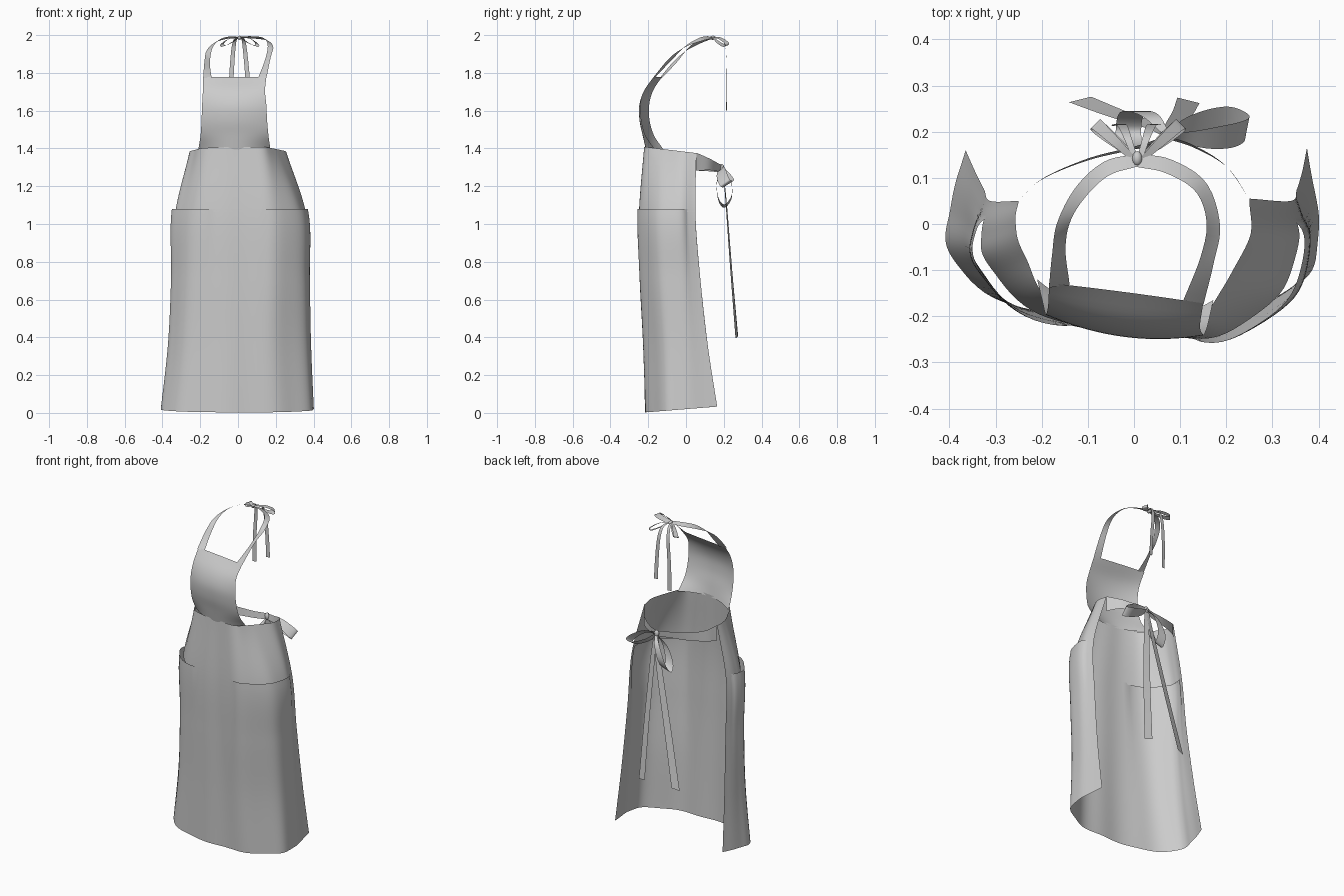
import bpy, math
from mathutils import Vector


def spline(pts, t):
    """Catmull-Rom point at t in 0..1 through a list of vectors."""
    n = len(pts) - 1
    f = min(max(t, 0.0), 1.0) * n
    i = min(int(f), n - 1)
    f -= i
    p1, p2 = pts[i], pts[i + 1]
    p0 = pts[i - 1] if i > 0 else p1 * 2 - p2
    p3 = pts[i + 2] if i + 2 <= n else p2 * 2 - p1
    return 0.5 * (p1 * 2 + (p2 - p0) * f + (p0 * 2 - p1 * 5 + p2 * 4 - p3) * f * f
                  + (p1 * 3 - p0 - p2 * 3 + p3) * f ** 3)


def sheet(name, fn, nu, nv):
    """Smooth grid sheet from fn(u, v)."""
    verts = [fn(i / nu, j / nv) for j in range(nv + 1) for i in range(nu + 1)]
    w = nu + 1
    faces = [(j * w + i, j * w + i + 1, (j + 1) * w + i + 1, (j + 1) * w + i)
             for j in range(nv) for i in range(nu)]
    me = bpy.data.meshes.new(name)
    me.from_pydata(verts, [], faces)
    me.shade_smooth()
    ob = bpy.data.objects.new(name, me)
    bpy.context.collection.objects.link(ob)
    return ob


def ribbon(name, pts, widths, n=24):
    """Flat band along pts; widths are full cross vectors spread along it."""
    P = [Vector(p) for p in pts]
    W = [Vector(w) for w in widths]
    return sheet(name, lambda u, v: spline(P, v) + spline(W, v) * (u - 0.5), 2, n)


def flip(pts):
    return [(-x, y, z) for x, y, z in pts]


# Skirt: each row is height, slope of height along y, then plan points
rows = [
    (.020, .08, [(-.365, .16), (-.40, .03), (-.39, -.085), (-.24, -.185), (0, -.215),
                 (.22, -.20), (.375, -.11), (.40, 0), (.375, .165)]),
    (.36, 0, [(-.345, .115), (-.367, .01), (-.35, -.09), (-.225, -.19), (0, -.222),
              (.20, -.215), (.355, -.12), (.385, -.01), (.365, .115)]),
    (.72, 0, [(-.325, .075), (-.345, -.01), (-.33, -.095), (-.21, -.20), (0, -.23),
              (.195, -.235), (.342, -.14), (.375, -.025), (.353, .075)]),
    (1.05, 0, [(-.312, .05), (-.333, -.02), (-.312, -.10), (-.19, -.205), (0, -.232),
               (.185, -.242), (.318, -.15), (.36, -.035), (.34, .05)]),
    (1.382, -.12, [(-.25, .05), (-.257, 0), (-.235, -.075), (-.17, -.175), (-.02, -.21),
                   (.13, -.215), (.19, -.14), (.25, -.03), (.25, .055)]),
]
grid = [[Vector((x, y, z + k * y)) for x, y in pts] for z, k, pts in rows]


def skirt(u, v, push=0.0):
    def at(a):
        return spline([spline(r, a) for r in grid], v)
    p = at(u)
    d = at(min(u + .01, 1)) - at(max(u - .01, 0))
    out = Vector((d.y, -d.x, 0)).normalized()
    fold = .005 * math.sin(u * 44) * math.sin(math.pi * u) * (1 - .6 * v)
    return p + out * (fold + push)


MOUTH = .772  # pocket mouth height along the skirt


def gape(u):
    """How far the pocket mouths stand off the upper panel."""
    for a, b in ((.08, .41), (.59, .92)):
        if a < u < b:
            return .003 + .021 * math.sin(math.pi * (u - a) / (b - a)) ** .6
    return 0.0


# Lower panel opens outward into two pocket mouths, upper panel tucks in behind
sheet("skirt_lower_with_pockets",
      lambda u, v: skirt(u, v * MOUTH, gape(u) * v ** 3), 72, 36)
sheet("skirt_upper", lambda u, v: skirt(u, MOUTH - .012 + (1.012 - MOUTH) * v), 72, 12)

# Bib: height, left x, right x, then y at left, middle and right
bib_rows = [(1.395, -.21, .172, -.120, -.211, -.165),
            (1.47, -.198, .161, -.170, -.226, -.215),
            (1.55, -.193, .154, -.193, -.242, -.236),
            (1.63, -.190, .150, -.195, -.242, -.240),
            (1.705, -.186, .143, -.175, -.212, -.222),
            (1.778, -.184, .150, -.128, -.148, -.172)]
bib_grid = [[Vector((a, ya, z)), Vector(((a + b) / 2, ym, z)), Vector((b, yb, z))]
            for z, a, b, ya, ym, yb in bib_rows]


def bib(u, v):
    a, m, b = [spline([r[k] for r in bib_grid], v) for k in range(3)]
    return a * (2 * (u - .5) * (u - 1)) + m * (4 * u * (1 - u)) + b * (2 * u * (u - .5))


sheet("bib", bib, 24, 24)

# Neck straps
strap_w = [(.045, .006, -.004), (.029, .012, -.010), (.029, .004, .008),
           (.022, -.02, .014), (.010, -.03, .012), (0, -.028, .006)]
ribbon("neck_strap_left",
       [(-.162, -.135, 1.772), (-.163, -.06, 1.855), (-.152, .005, 1.922),
        (-.115, .07, 1.965), (-.06, .12, 1.985), (.005, .138, 1.988)], strap_w)
ribbon("neck_strap_right",
       [(.128, -.172, 1.772), (.158, -.08, 1.875), (.172, 0, 1.942),
        (.145, .08, 1.978), (.075, .125, 1.988), (.005, .138, 1.988)], flip(strap_w))

# Waist ties, wide where they leave the skirt
tie_w = [(0, 0, .095), (.004, .004, .06), (.002, .006, .042), (0, .006, .036)]
ribbon("waist_tie_left", [(-.25, .05, 1.33), (-.2, .097, 1.315), (-.1, .14, 1.302),
                          (0, .165, 1.296), (.07, .188, 1.295)], tie_w)
ribbon("waist_tie_right", [(.25, .055, 1.33), (.2, .125, 1.315), (.13, .168, 1.3),
                           (.07, .188, 1.295)], flip(tie_w))

# Knots
for name, loc, size in (("neck_knot", (.007, .142, 1.986), (.011, .016, .011)),
                        ("waist_knot", (.07, .19, 1.295), (.016, .013, .022))):
    bpy.ops.mesh.primitive_uv_sphere_add(segments=12, ring_count=8, location=loc)
    ob = bpy.context.object
    ob.name = name
    ob.scale = size
    ob.data.shade_smooth()

# Neck bow: two loops and two hanging tails
loop = [(0, .14, 1.986), (-.04, .178, 1.984), (-.08, .215, 1.958), (-.078, .21, 1.942),
        (-.04, .178, 1.957), (0, .145, 1.984)]
loop_w = [(.008, .008, .004), (.018, .018, .008), (.022, .022, .008), (.008, .008, .004)]
ribbon("neck_bow_loop_left", loop, loop_w)
ribbon("neck_bow_loop_right", [(x + .018, y, z) for x, y, z in flip(loop)], flip(loop_w))
tail_w = [(.012, 0, 0), (.022, 0, 0), (.024, .004, 0)]
ribbon("neck_bow_tail_left", [(.003, .14, 1.988), (-.015, .19, 1.975), (-.026, .214, 1.91),
                              (-.036, .216, 1.75), (-.036, .214, 1.6)], tail_w)
ribbon("neck_bow_tail_right", [(.012, .14, 1.988), (.028, .19, 1.975), (.038, .214, 1.91),
                               (.05, .216, 1.78), (.057, .216, 1.65)], tail_w)

# Waist bow: one loop out to the side, one drooping, and two long tails
ribbon("waist_bow_loop_side",
       [(.07, .19, 1.295), (.15, .185, 1.285), (.22, .193, 1.245), (.245, .21, 1.215),
        (.2, .228, 1.215), (.12, .215, 1.25), (.07, .195, 1.29)],
       [(0, .01, .02), (.005, .05, .03), (.01, .05, .035), (.005, .05, .03), (0, .01, .02)], 32)
ribbon("waist_bow_loop_drooping",
       [(.07, .19, 1.29), (.03, .163, 1.22), (-.005, .172, 1.13), (-.012, .205, 1.095),
        (-.002, .243, 1.15), (.035, .235, 1.24), (.07, .195, 1.29)],
       [(.015, 0, .01), (.05, 0, .015), (.055, 0, .018), (.05, 0, .015), (.015, 0, .01)], 32)
long_w = [(.02, 0, 0), (.035, .006, 0), (.042, .01, 0), (.048, .012, .01)]
ribbon("waist_bow_tail_left", [(.065, .195, 1.29), (.04, .212, 1.12), (-.04, .24, .75),
                               (-.117, .27, .40)], long_w)
ribbon("waist_bow_tail_right", [(.075, .195, 1.29), (.085, .212, 1.12), (.105, .24, .75),
                                (.118, .268, .40)], flip(long_w))
